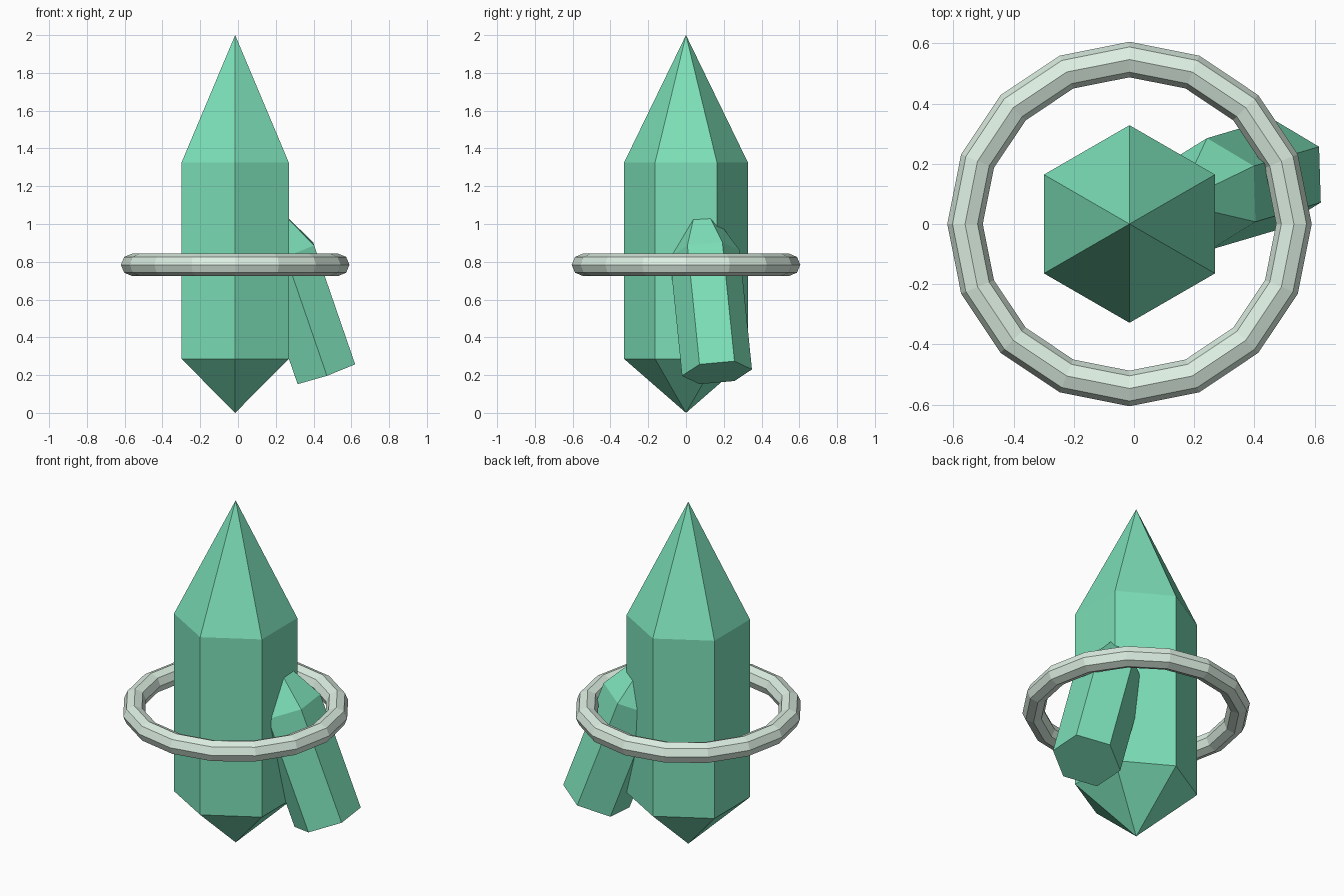
import bpy, bmesh
from math import radians, sin, cos, pi
from mathutils import Matrix, Vector, Euler

if "Cube" in bpy.data.objects:
    bpy.data.objects.remove(bpy.data.objects["Cube"])

CX = -0.015  # axis of main crystal and ring


def material(name, rgb):
    m = bpy.data.materials.new(name)
    m.diffuse_color = (*rgb, 1)
    m.use_nodes = True
    m.node_tree.nodes["Principled BSDF"].inputs["Base Color"].default_value = m.diffuse_color
    return m


def crystal(name, radius, z_low, z_high, z_tip, mat, z_base=None, matrix=Matrix()):
    """Hexagonal prism with a pointed top; pointed bottom if z_base is given."""
    bm = bmesh.new()

    def ring(z):
        return [bm.verts.new((radius * cos(pi / 2 + i * pi / 3),
                              radius * sin(pi / 2 + i * pi / 3), z)) for i in range(6)]

    low, high = ring(z_low), ring(z_high)
    tip = bm.verts.new((0, 0, z_tip))
    base = bm.verts.new((0, 0, z_base)) if z_base is not None else None
    for i in range(6):
        j = (i + 1) % 6
        bm.faces.new((low[i], low[j], high[j], high[i]))
        bm.faces.new((high[i], high[j], tip))
        if base:
            bm.faces.new((low[j], low[i], base))
    if not base:
        bm.faces.new(low[::-1])
    bmesh.ops.recalc_face_normals(bm, faces=bm.faces)
    me = bpy.data.meshes.new(name)
    bm.to_mesh(me)
    bm.free()
    me.materials.append(mat)
    ob = bpy.data.objects.new(name, me)
    ob.matrix_world = matrix
    bpy.context.collection.objects.link(ob)
    return ob


green = material("crystal_green", (0.2, 0.74, 0.48))
pale = material("ring_pale", (0.72, 0.86, 0.76))

# Main upright crystal, pointed at both ends
crystal("main_crystal", 0.328, 0.286, 1.325, 2.0, green, z_base=0.0,
        matrix=Matrix.Translation((CX, 0, 0)))

# Small leaning crystal, flat bottom, tip buried in the main one
tilt = Euler((radians(5.5), radians(-19), 0)).to_matrix().to_4x4()
crystal("side_crystal", 0.186, 0.0, 0.669, 0.998, green,
        matrix=Matrix.Translation((0.465, 0.164, 0.213)) @ tilt)

# Floating faceted ring
bpy.ops.mesh.primitive_torus_add(major_segments=16, minor_segments=8,
                                 major_radius=0.546, minor_radius=0.059,
                                 location=(CX, 0, 0.784))
halo = bpy.context.object
halo.name = "ring"
halo.data.materials.append(pale)
halo.data.shade_flat()
